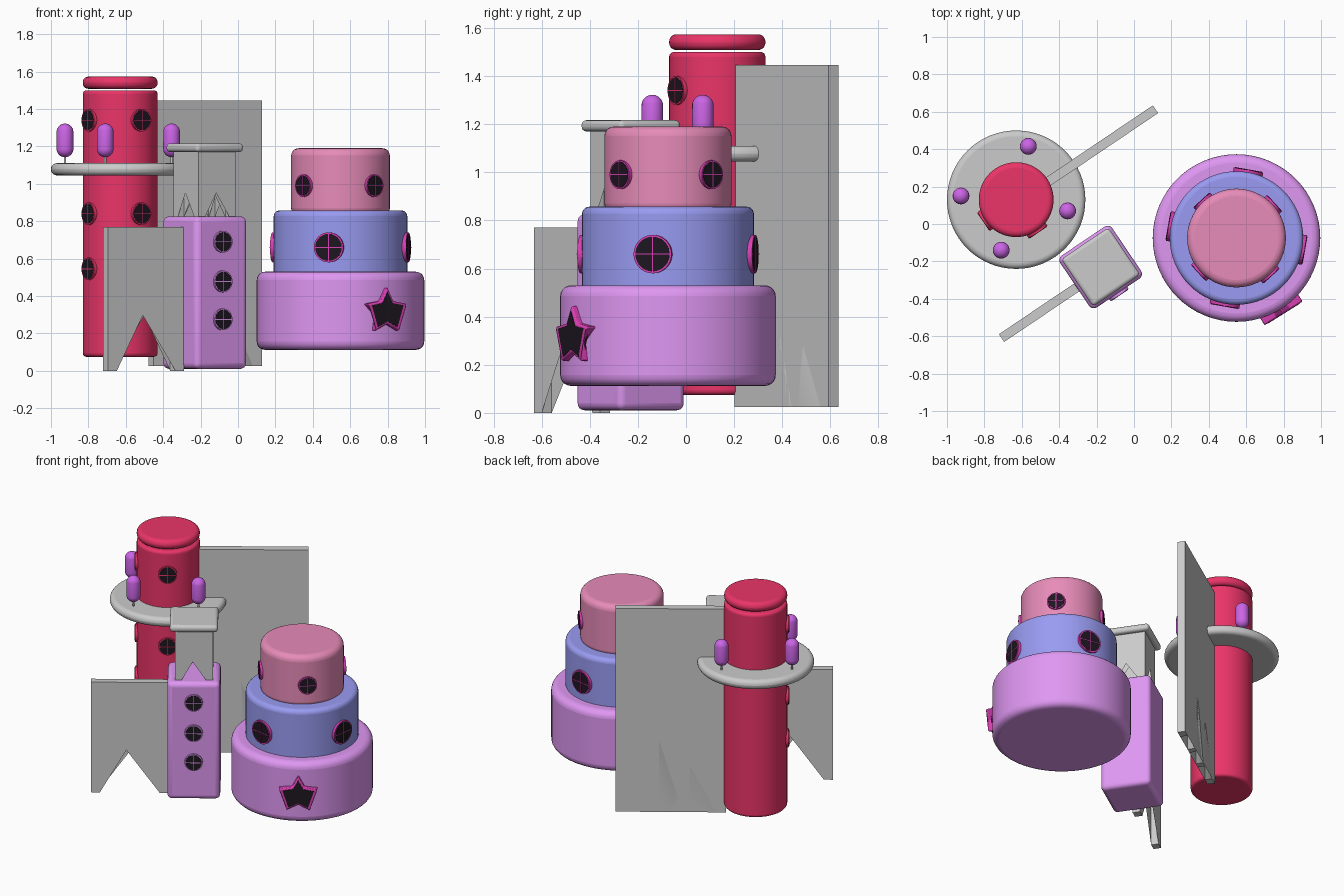
import bpy, bmesh
from math import radians, cos, sin, pi
from mathutils import Matrix, Vector

if "Cube" in bpy.data.objects:
    bpy.data.objects.remove(bpy.data.objects["Cube"])

TURN = radians(34)          # yaw shared by wall, arch and square tower
FACE = radians(-56)         # direction their fronts look in


def mat(name, r, g, b):
    m = bpy.data.materials.new(name)
    m.diffuse_color = (r, g, b, 1)
    m.use_nodes = True
    m.node_tree.nodes["Principled BSDF"].inputs["Base Color"].default_value = m.diffuse_color
    return m


RED = mat("crimson", .83, .035, .14)
PURPLE = mat("lilac", .74, .31, .89)
BLUE = mat("blue", .32, .33, .89)
PINK = mat("pink", .80, .26, .48)
VIOLET = mat("violet", .60, .13, .79)
MAGENTA = mat("magenta", .69, .05, .45)
DARK = mat("dark", .012, .008, .014)


def place(loc, yaw=0):
    return Matrix.Translation(loc) @ Matrix.Rotation(yaw, 4, 'Z')


def finish(bm, name, matrix, material=None, bevel=0, segs=4):
    bmesh.ops.recalc_face_normals(bm, faces=bm.faces[:])
    me = bpy.data.meshes.new(name)
    bm.to_mesh(me)
    bm.free()
    ob = bpy.data.objects.new(name, me)
    bpy.context.collection.objects.link(ob)
    ob.matrix_world = matrix
    if material:
        me.materials.append(material)
    if bevel:
        mod = ob.modifiers.new("bevel", 'BEVEL')
        mod.width, mod.segments, mod.limit_method = bevel, segs, 'ANGLE'
    bpy.context.view_layer.objects.active = ob
    bpy.ops.object.select_all(action='DESELECT')
    ob.select_set(True)
    bpy.ops.object.shade_smooth_by_angle(angle=radians(35))
    return ob


def drum(name, x, y, r, z0, z1, material=None, bevel=0):
    bm = bmesh.new()
    bmesh.ops.create_cone(bm, cap_ends=True, segments=64, radius1=r, radius2=r, depth=z1 - z0)
    return finish(bm, name, place((x, y, (z0 + z1) / 2)), material, bevel, 5)


def block(name, matrix, size, material=None, bevel=0):
    bm = bmesh.new()
    bmesh.ops.create_cube(bm, size=1, matrix=Matrix.Diagonal((*size, 1)))
    return finish(bm, name, matrix, material, bevel)


def plate(name, pts, y0, y1, matrix, material=None, back=None, bevel=0):
    """Slab between a front outline at y0 and a back outline at y1."""
    bm = bmesh.new()
    f = [bm.verts.new((x, y0, z)) for x, z in pts]
    b = [bm.verts.new((x, y1, z)) for x, z in (back or pts)]
    faces = [bm.faces.new(f), bm.faces.new(b[::-1])]
    for i in range(len(f)):
        j = (i + 1) % len(f)
        bm.faces.new((f[j], f[i], b[i], b[j]))
    bmesh.ops.triangulate(bm, faces=faces)
    return finish(bm, name, matrix, material, bevel, 2)


def arch(name, matrix, length, thick, leg, spring, top):
    h, r = length / 2, length / 2 - leg
    pts = [(-h, 0), (-h, top), (h, top), (h, 0), (r, 0)]
    pts += [(r * cos(pi * i / 24), spring + r * sin(pi * i / 24)) for i in range(25)]
    pts += [(-r, 0)]
    return plate(name, pts, -thick / 2, thick / 2, matrix)


def window(name, cx, cy, dist, z, ang, r, material):
    m = place((cx + dist * cos(ang), cy + dist * sin(ang), z), ang + pi / 2)
    for part, rad, y0, y1, mt in (("frame", r, -.012, .03, material),
                                  ("pane", r * .9, -.0135, .0, DARK)):
        bm = bmesh.new()
        bmesh.ops.create_cone(bm, cap_ends=True, segments=40, radius1=rad, radius2=rad, depth=y1 - y0)
        bmesh.ops.transform(bm, verts=bm.verts[:], matrix=Matrix.Translation((0, (y0 + y1) / 2, 0))
                            @ Matrix.Rotation(pi / 2, 4, 'X'))
        finish(bm, f"{name}_{part}", m, mt)
    bm = bmesh.new()
    for s in ((1.84 * r, .004, .004), (.004, .004, 1.84 * r)):
        bmesh.ops.create_cube(bm, size=1, matrix=Matrix.Translation((0, -.0135, 0)) @ Matrix.Diagonal((*s, 1)))
    finish(bm, f"{name}_bars", m, material)


# Red round tower with cap and windows
TX, TY = -.63, .13
drum("round_tower", TX, TY, .2, .075, 1.5, RED, .02)
drum("round_tower_cap", TX, TY, .2, 1.508, 1.573, RED, .03)
for z in (1.34, .84, .545):
    for k, a in enumerate((-56, -146)):
        window(f"tower_window_{k}", TX, TY, .197, z, radians(a), .06, RED)

# Balcony disc and rounded trees
drum("balcony", TX, TY, .37, 1.045, 1.11, None, .031)
for i, (x, y) in enumerate(((-.925, .15), (-.565, .415), (-.355, .07), (-.71, -.14))):
    drum(f"tree_trunk_{i}", x, y, .006, 1.1, 1.16)
    bm = bmesh.new()
    bmesh.ops.create_uvsphere(bm, u_segments=24, v_segments=16, radius=.045)
    for v in bm.verts:
        v.co.z += .045 if v.co.z > 0 else -.045
    finish(bm, f"tree_crown_{i}", place((x, y, 1.232)), VIOLET)

# Tall wall with tapered gaps, mirrored between front and back
gaps = [(-.29, -.12, 1.02), (-.075, .075, .53), (.12, .29, .355)]
Z0, Z1 = .025, 1.445
front = [(.35, Z0), (.35, Z1), (-.35, Z1), (-.35, Z0)]
back = list(front)
for (l, r, h), hb in zip(gaps, (.355, .53, 1.02)):
    front += [(l, Z0), (l, h), (r, Z0)]
    back += [(l, Z0), (r, hb), (r, Z0)]
plate("tall_wall", front, -.025, .025, place((-.175, .418, 0), TURN), back=back)

# Free-standing arch
arch("arch_bridge", place((-.505, -.473, 0), TURN), .49, .05, .056, .505, .77)

# Square tower with windows, arched lantern and flat roof
SX, SY = -.178, -.23
block("square_tower", place((SX, SY, .418), TURN), (.335, .335, .815), PURPLE, .03)
for z in (.69, .478, .275):
    window("square_tower_window", SX, SY, .168, z, FACE, .058, PURPLE)
for i in range(4):
    m = place((SX, SY, .82), TURN + i * pi / 2) @ Matrix.Translation((0, -.1, 0))
    arch(f"lantern_arch_{i}", m, .24, .04, .04, .23, .355)
block("lantern_roof", place((SX, SY, 1.193), TURN), (.305, .305, .047), None, .02)

# Three-tier round building
CX, CY = .548, -.075
drum("lower_tier", CX, CY, .448, .112, .53, PURPLE, .045)
drum("middle_tier", CX, CY, .357, .5, .857, BLUE, .03)
drum("upper_tier", CX, CY, .264, .83, 1.19, PINK, .04)
for k in range(4):
    window(f"middle_window_{k}", CX, CY, .357, .66, radians(-100 + 90 * k), .08, MAGENTA)
    window(f"upper_window_{k}", CX, CY, .262, .99, radians(-47.5 + 90 * k), .06, MAGENTA)


# Star window on the lower tier
def star(r):
    return [((r if i % 2 == 0 else r * .52) * sin(i * pi / 5),
             (r if i % 2 == 0 else r * .52) * cos(i * pi / 5)) for i in range(10)]


sa = radians(-58)
m = place((CX + .45 * cos(sa), CY + .45 * sin(sa), .318), sa + pi / 2)
plate("star_frame", star(.13), -.025, .03, m, MAGENTA, bevel=.008)
plate("star_pane", star(.105), -.027, 0, m, DARK)
